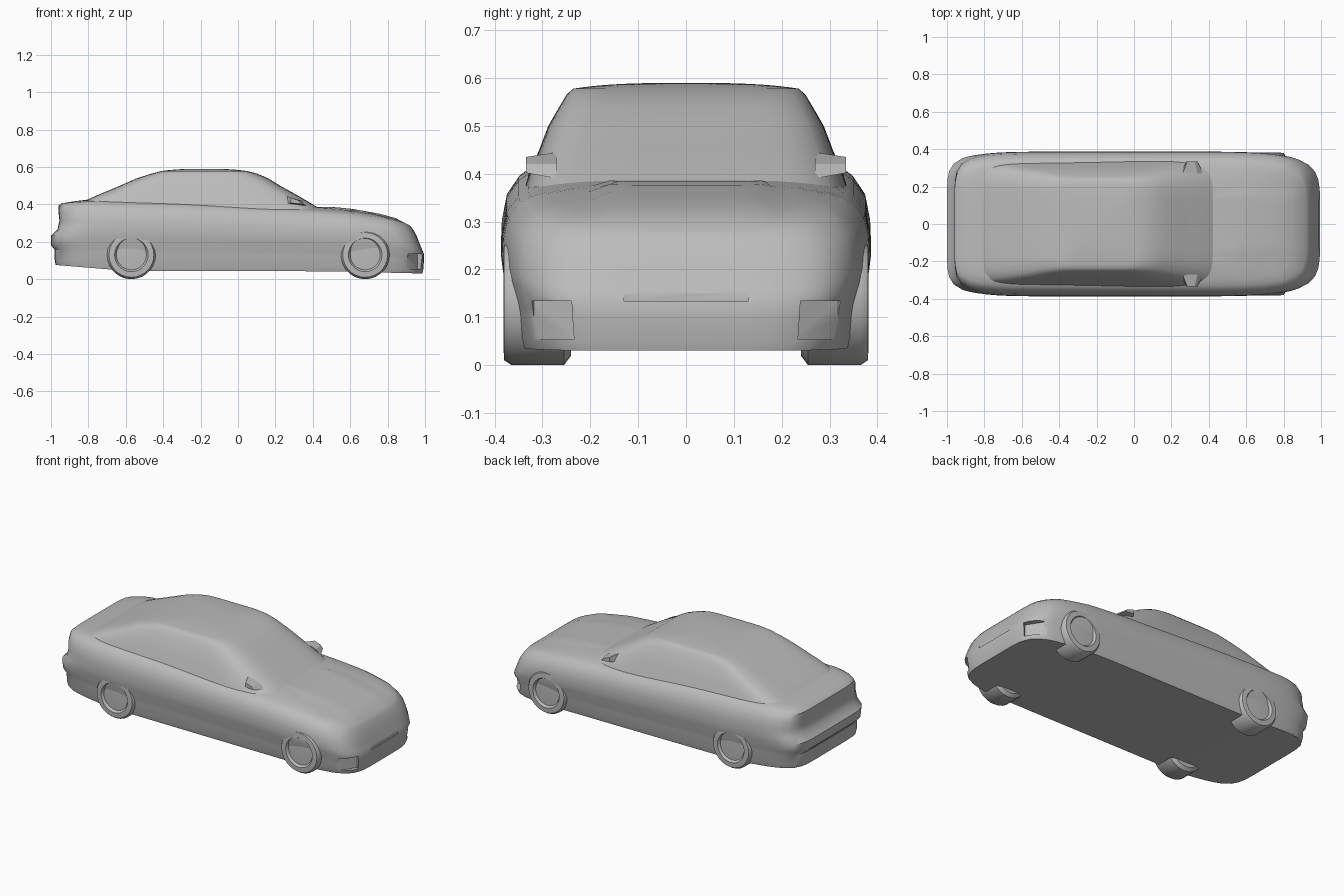
import bpy, bmesh, math
from mathutils import Vector

if "Cube" in bpy.data.objects:
    bpy.data.objects.remove(bpy.data.objects["Cube"], do_unlink=True)

grey = bpy.data.materials.new("plain grey")
grey.use_nodes = True
grey.diffuse_color = (0.5, 0.5, 0.5, 1)
bsdf = grey.node_tree.nodes["Principled BSDF"]
bsdf.inputs["Base Color"].default_value = (0.5, 0.5, 0.5, 1)
bsdf.inputs["Roughness"].default_value = 0.7


def finish(name, bm, angle=35):
    bmesh.ops.recalc_face_normals(bm, faces=bm.faces)
    mesh = bpy.data.meshes.new(name)
    bm.to_mesh(mesh)
    bm.free()
    mesh.materials.append(grey)
    obj = bpy.data.objects.new(name, mesh)
    bpy.context.collection.objects.link(obj)
    shade(obj, angle)
    return obj


def activate(obj):
    bpy.ops.object.select_all(action='DESELECT')
    obj.select_set(True)
    bpy.context.view_layer.objects.active = obj


def shade(obj, angle=35):
    activate(obj)
    bpy.ops.object.shade_smooth_by_angle(angle=math.radians(angle))


def curve(x, pts):
    """Piecewise linear height at x."""
    if x <= pts[0][0]:
        return pts[0][1]
    for (a, u), (b, v) in zip(pts, pts[1:]):
        if x <= b:
            return u + (v - u) * (x - a) / (b - a)
    return pts[-1][1]


# Rounded-rectangle plan outline, evenly sampled
LONG, SHORT = 48, 16
square = [(-1 + 2 * i / LONG, -1) for i in range(LONG)]
square += [(1, -1 + 2 * i / SHORT) for i in range(SHORT)]
square += [(-px, -py) for px, py in square]


def outline(rear, front, half, r=1.0):
    mid, a = (rear + front) / 2, (front - rear) / 2
    pts = []
    for px, py in square:
        n = 6 if px > 0 else 8
        k = r / (abs(px) ** n + abs(py) ** n) ** (1 / n)
        pts.append((mid + a * px * k, half * py * k))
    return pts


def stack(name, rings):
    """Join rings of 3D points and close both ends."""
    bm = bmesh.new()
    loops = [[bm.verts.new(p) for p in ring] for ring in rings]
    for lo, hi in zip(loops, loops[1:]):
        for i in range(len(lo)):
            j = (i + 1) % len(lo)
            bm.faces.new((lo[i], lo[j], hi[j], hi[i]))
    bm.faces.new(loops[0])
    bm.faces.new(loops[-1])
    return finish(name, bm)


# Lower body: side layers, then a crowned bonnet and boot lid
SILL = [(-1, .078), (-.6, .045), (.5, .042), (1, .03)]
DECK = [(-1, .402), (-.8, .415), (-.3, .40), (.4, .365), (.6, .352),
        (.8, .325), (.9, .298), (.96, .262), (1, .24)]
LAYERS = [(0, -.975, .985, .352), (.08, -.98, .99, .36), (.25, -.98, .993, .366),
          (.32, -1, .995, .37), (.48, -1, .995, .383), (.58, -.965, .985, .387),
          (.72, -.955, .97, .385), (.86, -.96, .955, .375), (.96, -.96, .935, .35),
          (1, -.945, .92, .33)]
SHRINK = [i / 12 for i in range(11, 0, -1)] + [.03]


def crown(x, y, r):
    panel = .006 if .48 < x < .9 and abs(y) < .17 else 0
    return curve(x, DECK) + .024 * (1 - r ** 4) + panel


rings = []
for r in reversed(SHRINK):
    rings.append([(x, y, curve(x, SILL)) for x, y in outline(*LAYERS[0][1:], r)])
for v, *plan in LAYERS:
    rings.append([(x, y, curve(x, SILL) * (1 - v) + curve(x, DECK) * v)
                  for x, y in outline(*plan)])
for r in SHRINK:
    rings.append([(x, y, crown(x, y, r)) for x, y in outline(*LAYERS[-1][1:], r)])
body = stack("body", rings)

# Cabin: raked screens and sides leaning in to the roof
CABIN = [(.35, -.90, .48, .345), (.40, -.86, .40, .328), (.45, -.75, .315, .307),
         (.50, -.63, .225, .288), (.54, -.54, .16, .265), (.565, -.46, .10, .25),
         (.578, -.41, .05, .236)]
rings = [[(x, y, z) for x, y in outline(*plan)] for z, *plan in CABIN]
for r in SHRINK:
    rings.append([(x, y, .578 + .012 * (1 - r ** 3))
                  for x, y in outline(*CABIN[-1][1:], r)])
stack("cabin", rings)


def cut(place, size, turn=0):
    """Carve a shallow box recess from the body."""
    bpy.ops.mesh.primitive_cube_add(size=1, location=place, rotation=(0, 0, turn))
    cutter = bpy.context.object
    cutter.name = "recess_cutter"
    cutter.scale = size
    cutter.hide_render = True
    cutter.data.materials.append(grey)
    mod = body.modifiers.new("recess", 'BOOLEAN')
    mod.operation, mod.solver, mod.object = 'DIFFERENCE', 'EXACT', cutter
    activate(body)
    bpy.ops.object.modifier_apply(modifier=mod.name)
    bpy.data.objects.remove(cutter, do_unlink=True)


# Front recesses: grille, lower slot and lamp pockets
cut((1.0, 0, .226), (.055, .31, .05))
cut((1.0, 0, .15), (.024, .26, .035))
for side in (-1, 1):
    cut((.97, side * .295, .094), (.09, .11, .08), side * math.radians(32))
shade(body)

# Wheels: turned profile with a dished outer face
TYRE = [(0, .24), (.11, .24), (.13, .255), (.13, .365), (.12, .38),
        (.09, .382), (.08, .368), (0, .372)]
for end, wx in (("rear", -.57), ("front", .68)):
    for label, side in (("left", 1), ("right", -1)):
        bm = bmesh.new()
        verts = [bm.verts.new((wx + r, side * y, .13)) for r, y in TYRE]
        edges = [bm.edges.new(pair) for pair in zip(verts, verts[1:])]
        bmesh.ops.spin(bm, geom=verts + edges, cent=(wx, 0, .13), axis=(0, 1, 0),
                       angle=math.tau, steps=28)
        bmesh.ops.remove_doubles(bm, verts=bm.verts, dist=.0005)
        finish(f"{end}_{label}_wheel", bm)

# Door mirrors: small wedges against the screen pillars
for label, side in (("left", 1), ("right", -1)):
    bm = bmesh.new()
    for x, z in ((.25, .40), (.37, .39), (.34, .42), (.26, .445)):
        bm.verts.new((x, side * .27, z))
        bm.verts.new((.31 + (x - .31) * .5, side * .335, .42 + (z - .42) * .6))
    bmesh.ops.convex_hull(bm, input=bm.verts)
    finish(f"{label}_mirror", bm, 20)
